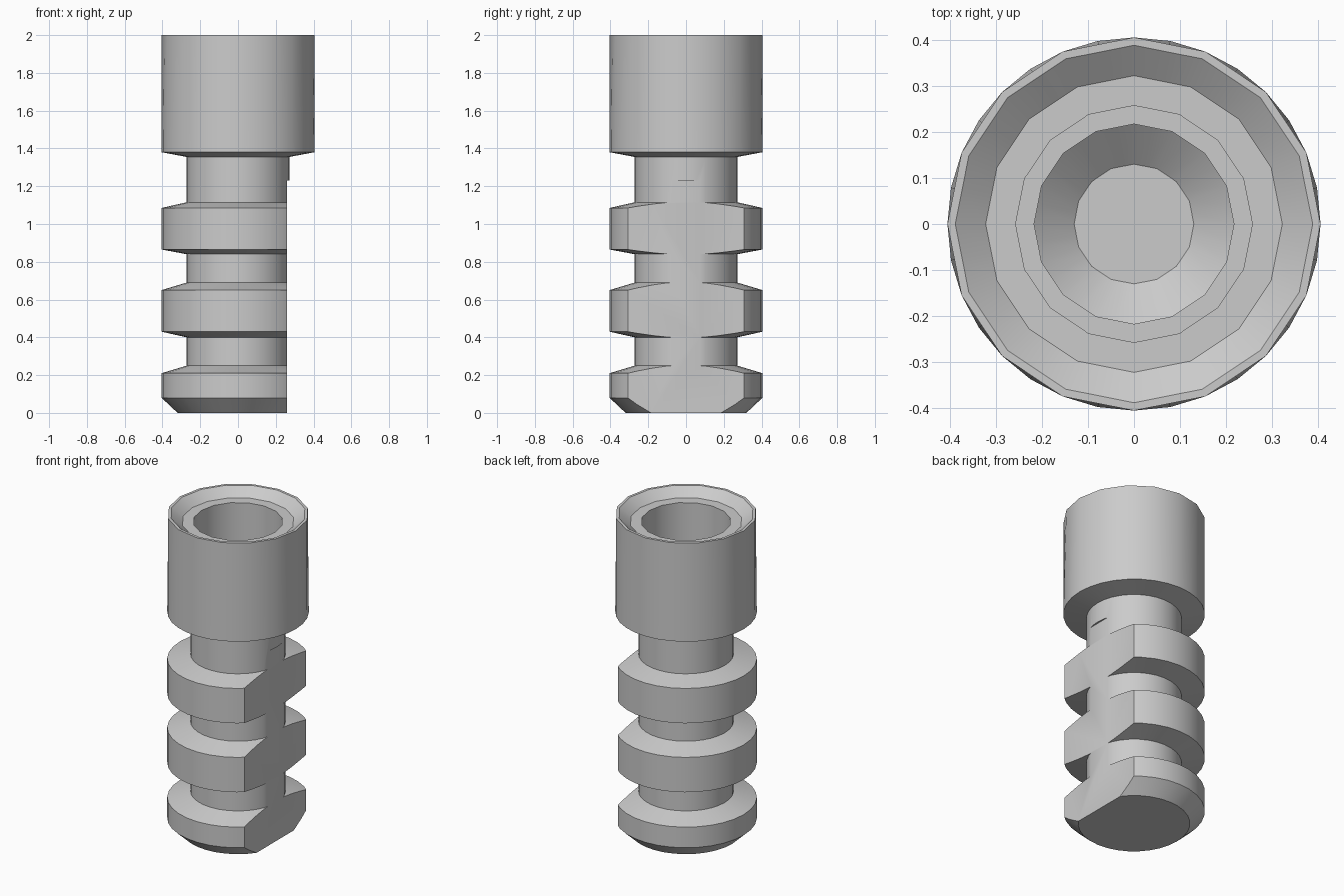
import bpy
import bmesh
from math import cos, sin, pi

cube = bpy.data.objects.get("Cube")
if cube:
    bpy.data.objects.remove(cube, do_unlink=True)

SIDES = 32
GREY = (0.6, 0.6, 0.6, 1)
FLANGE, NECK = 0.405, 0.272

metal = bpy.data.materials.new("plain grey")
metal.use_nodes = True
metal.diffuse_color = GREY
metal.node_tree.nodes["Principled BSDF"].inputs["Base Color"].default_value = GREY


def ring(bm, r, z, coarse):
    """One ring; a coarse ring drops every second corner onto the chord."""
    verts = []
    for i in range(SIDES):
        a = 2 * pi * i / SIDES
        k = r * cos(2 * pi / SIDES) if coarse and i % 2 else r
        verts.append(bm.verts.new((k * cos(a), k * sin(a), z)))
    return verts


def lathe(name, profile):
    bm = bmesh.new()
    rings = [ring(bm, *p) for p in profile]
    for lo, hi in zip(rings, rings[1:]):
        for i in range(SIDES):
            j = (i + 1) % SIDES
            bm.faces.new((lo[i], lo[j], hi[j], hi[i]))
    bm.faces.new(rings[0][::-1])
    bm.faces.new(rings[-1])
    bmesh.ops.recalc_face_normals(bm, faces=bm.faces)
    mesh = bpy.data.meshes.new(name)
    bm.to_mesh(mesh)
    bm.free()
    mesh.materials.append(metal)
    obj = bpy.data.objects.new(name, mesh)
    bpy.context.collection.objects.link(obj)
    return obj


# Ribbed shank: chamfered foot, then three flanges separated by necks
profile = [(0.32, 0, False), (FLANGE, 0.08, False)]
for top, shoulder, neck_end, next_start in (
        (0.21, 0.25, 0.40, 0.43), (0.65, 0.69, 0.84, 0.865), (1.085, 1.115, 1.355, 1.38)):
    profile += [(FLANGE, top, False), (NECK, shoulder, False),
                (NECK, neck_end, False), (FLANGE, next_start, False)]

# Head with chamfered mouth, ledge and stepped blind hole
profile += [(FLANGE, 2.0, True), (0.388, 2.0, True), (0.322, 1.95, True),
            (0.257, 1.95, True), (0.257, 1.38, True), (0.217, 1.38, True),
            (0.217, 1.15, True), (0.13, 1.08, True)]
body = lathe("ribbed_shank_and_head", profile)

# Flat along the left side of the shank
bpy.ops.mesh.primitive_cube_add(size=1, location=(0.76, 0, 0.515))
cutter = bpy.context.object
cutter.name = "flat_cutter"
cutter.dimensions = (1.0, 2.0, 1.43)
cutter.hide_render = True
bpy.context.view_layer.update()

cut = body.modifiers.new("side_flat", "BOOLEAN")
cut.operation = "DIFFERENCE"
cut.solver = "EXACT"
cut.object = cutter
bpy.ops.object.select_all(action="DESELECT")
body.select_set(True)
bpy.context.view_layer.objects.active = body
bpy.ops.object.modifier_apply(modifier=cut.name)
bpy.data.objects.remove(cutter, do_unlink=True)

bpy.ops.object.shade_smooth_by_angle(angle=pi / 7)
